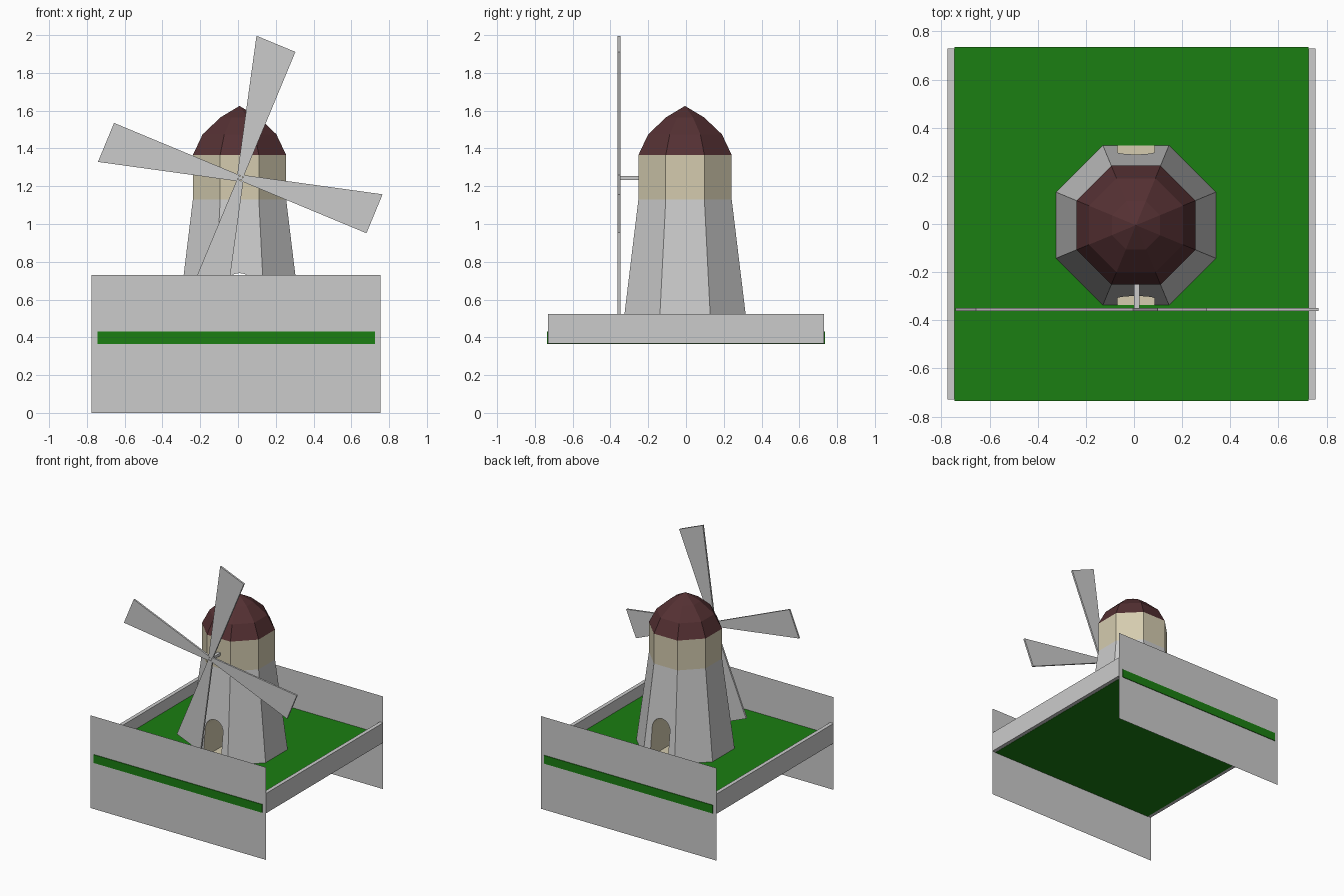
import bpy, bmesh
from math import sin, cos, pi, radians

if "Cube" in bpy.data.objects:
    bpy.data.objects.remove(bpy.data.objects["Cube"])

CX, CY = 0.008, -0.005           # tower axis
Z0, Z1, Z2 = 0.43, 1.13, 1.365   # lawn top, band bottom, roof bottom
A0, A1 = 0.332, 0.247            # face distances from axis: base, top


def material(name, rgb):
    m = bpy.data.materials.new(name)
    m.diffuse_color = (*rgb, 1)
    m.use_nodes = True
    m.node_tree.nodes["Principled BSDF"].inputs["Base Color"].default_value = m.diffuse_color
    return m


GREEN = material("lawn_green", (0.011, 0.21, 0.006))
CREAM = material("cream", (0.66, 0.60, 0.43))
RED = material("roof_red", (0.09, 0.030, 0.033))


def finish(name, bm, mat=None, flip=False):
    bmesh.ops.recalc_face_normals(bm, faces=bm.faces)
    if flip:
        bmesh.ops.reverse_faces(bm, faces=bm.faces)
    me = bpy.data.meshes.new(name)
    bm.to_mesh(me)
    bm.free()
    ob = bpy.data.objects.new(name, me)
    bpy.context.collection.objects.link(ob)
    if mat:
        me.materials.append(mat)
    return ob


def box(name, lo, hi, mat=None):
    bm = bmesh.new()
    bmesh.ops.create_cube(bm, size=1)
    for v in bm.verts:
        v.co = [(l + h) / 2 + c * (h - l) for c, l, h in zip(v.co, lo, hi)]
    return finish(name, bm, mat)


def ring(bm, apothem, z):
    r = apothem / cos(pi / 8)
    angles = [pi / 8 + k * pi / 4 for k in range(8)]
    return [bm.verts.new((CX + r * cos(a), CY + r * sin(a), z)) for a in angles]


def octagon_loft(name, profile, mat, apex=None):
    bm = bmesh.new()
    rings = [ring(bm, a, z) for a, z in profile]
    for lo, hi in zip(rings, rings[1:]):
        for k in range(8):
            n = (k + 1) % 8
            bm.faces.new((lo[k], lo[n], hi[n], hi[k]))
    if apex:
        tip = bm.verts.new((CX, CY, apex))
        for k in range(8):
            bm.faces.new((rings[-1][k], rings[-1][(k + 1) % 8], tip))
    return finish(name, bm, mat)


# Lawn slab, side rails and thin end panels
box("lawn", (-0.745, -0.735, 0.365), (0.725, 0.735, Z0), GREEN)
for side, x in (("left", -0.775), ("right", 0.725)):
    box(side + "_rail", (x, -0.73, 0.367), (x + 0.03, 0.73, 0.523))
for end, y in (("front", -0.73), ("back", 0.73)):
    bm = bmesh.new()
    bm.faces.new([bm.verts.new((x, y, z)) for x, z in
                  ((-0.775, 0), (0.755, 0), (0.755, 0.73), (-0.775, 0.73))])
    finish(end + "_panel", bm, flip=(end == "front") != (y < 0))

# Arched tunnel outline, right foot to left foot
W, SPRING = 0.077, 0.663
arch = [(W, Z0)] + [(W * cos(i * pi / 10), SPRING + W * sin(i * pi / 10))
                    for i in range(11)] + [(-W, Z0)]


def wall(z):
    return A0 + (A1 - A0) * (z - Z0) / (Z1 - Z0)


# Tapered tower with an arched doorway notched into the front and back faces
bm = bmesh.new()
low, high = ring(bm, A0, Z0), ring(bm, A1, Z1)
for k in range(8):
    n = (k + 1) % 8
    notch = []
    if k in (1, 5):
        s = 1 if k == 1 else -1
        notch = [bm.verts.new((CX + s * x, CY + s * wall(z), z)) for x, z in arch]
    bm.faces.new([low[k]] + notch + [low[n], high[n], high[k]])
finish("tower_wall", bm)

# Cream tunnel lining with its floor
bm = bmesh.new()
loops = []
for s in (-1, 1):
    pts = [(x, max(z, Z0 + 0.004)) for x, z in arch]
    loops.append([bm.verts.new((CX + x, CY + s * wall(z), z)) for x, z in pts])
for i in range(len(arch)):
    j = (i + 1) % len(arch)
    bm.faces.new((loops[0][i], loops[0][j], loops[1][j], loops[1][i]))
finish("tunnel_lining", bm, CREAM, flip=True)

# Upper band and domed roof
octagon_loft("tower_band", [(A1, Z1), (A1, Z2)], CREAM)
octagon_loft("roof", [(A1, Z2), (0.195, 1.475), (0.10, 1.565)], RED, apex=1.625)

# Axle and four sails around it
HX, HZ, TILT = 0.012, 1.243, radians(22.5)
axle = box("axle", (-0.011, -0.36, -0.011), (0.011, -0.24, 0.011))
axle.location = (HX, 0, HZ)

blade = [(-0.022, 0.012), (0.013, 0.012), (0.014, 0.729), (-0.209, 0.729)]
for i in range(4):
    bm = bmesh.new()
    face = bm.faces.new([bm.verts.new((x, -0.362, z)) for x, z in blade])
    out = bmesh.ops.extrude_face_region(bm, geom=[face], use_keep_orig=True)
    for v in out["geom"]:
        if isinstance(v, bmesh.types.BMVert):
            v.co.y += 0.014
    sail = finish(f"sail_{i + 1}", bm)
    sail.location = (HX, 0, HZ)
    sail.rotation_euler.y = TILT + i * pi / 2
